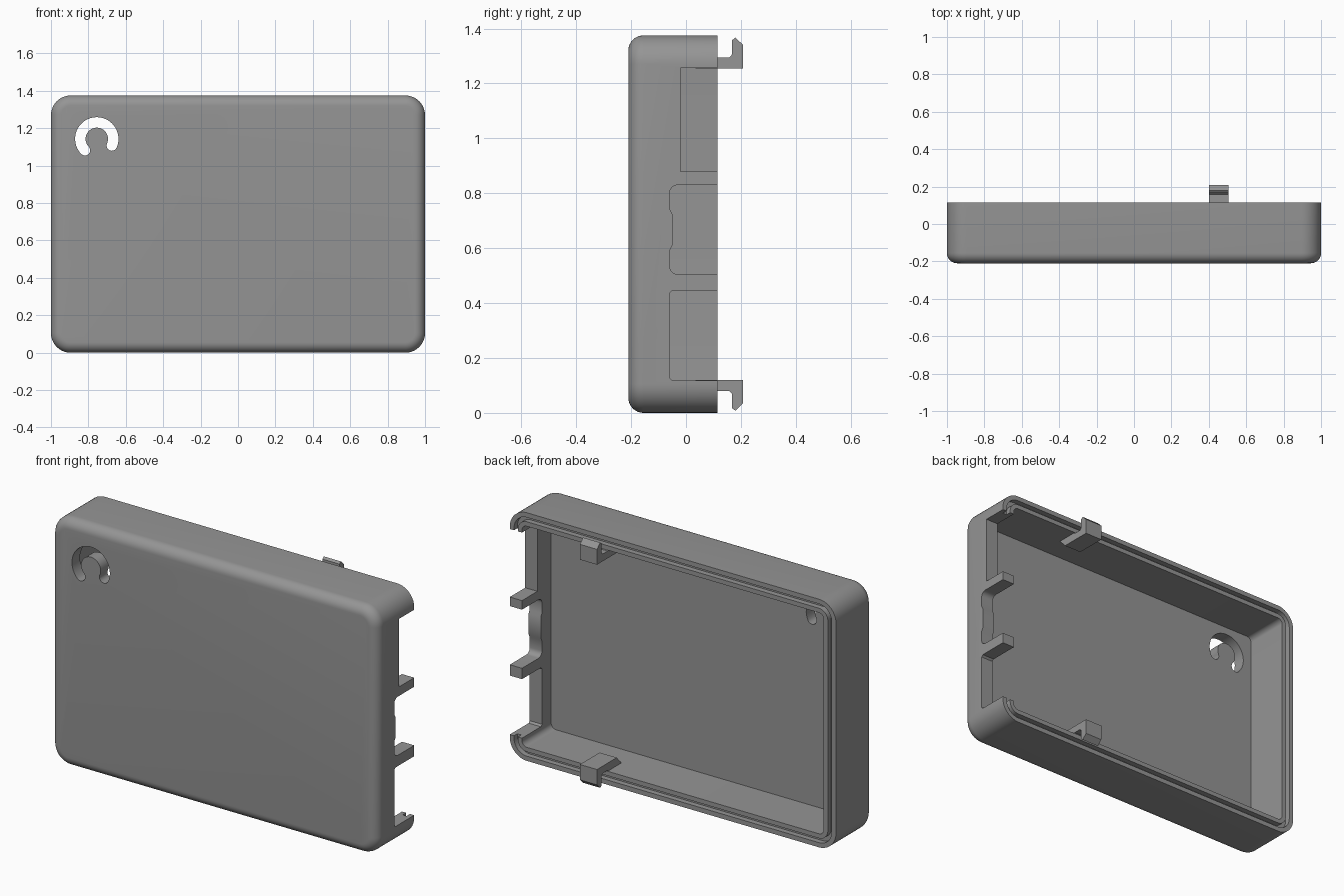
import bpy, bmesh
from math import sin, cos, pi, radians

cube = bpy.data.objects.get("Cube")
if cube:
    bpy.data.objects.remove(cube, do_unlink=True)

H = 1.375          # overall height
FRONT, RIM = -0.21, 0.115
WALL = 0.075
GROOVE_OUT, GROOVE_IN, GROOVE_DEPTH = 0.026, 0.05, 0.03

grey = bpy.data.materials.new("plain grey")
grey.use_nodes = True
grey.diffuse_color = (0.3, 0.3, 0.3, 1)
grey.node_tree.nodes["Principled BSDF"].inputs["Base Color"].default_value = (0.3, 0.3, 0.3, 1)


def finish(name, bm):
    bmesh.ops.recalc_face_normals(bm, faces=bm.faces)
    mesh = bpy.data.meshes.new(name)
    bm.to_mesh(mesh)
    bm.free()
    mesh.materials.append(grey)
    ob = bpy.data.objects.new(name, mesh)
    bpy.context.collection.objects.link(ob)
    return ob


def prism(name, outline, axis, a, b):
    """Extrude a 2D outline along x (points are y, z) or y (points are x, z)."""
    bm = bmesh.new()

    def ring(t):
        return [bm.verts.new((t, p, q) if axis == "x" else (p, t, q)) for p, q in outline]
    r0, r1 = ring(a), ring(b)
    n = len(outline)
    bm.faces.new(r0)
    bm.faces.new(r1[::-1])
    for i in range(n):
        bm.faces.new((r0[i], r1[i], r1[(i + 1) % n], r0[(i + 1) % n]))
    return finish(name, bm)


def arc(cx, cy, r, a0, a1, n):
    return [(cx + r * cos(radians(a0 + (a1 - a0) * i / n)),
             cy + r * sin(radians(a0 + (a1 - a0) * i / n))) for i in range(n + 1)]


def rounded_rect(inset, r):
    w, h = 1 - inset - r, H / 2 - inset - r
    pts = []
    for k, (sx, sz) in enumerate([(1, 1), (-1, 1), (-1, -1), (1, -1)]):
        pts += arc(sx * w, H / 2 + sz * h, r, 90 * k, 90 * k + 90, 10)
    return pts


def cut(target, cutter):
    cutter.hide_render = True
    mod = target.modifiers.new("cut", "BOOLEAN")
    mod.operation = "DIFFERENCE"
    mod.solver = "EXACT"
    mod.object = cutter
    bpy.context.view_layer.objects.active = target
    bpy.ops.object.modifier_apply(modifier=mod.name)
    bpy.data.objects.remove(cutter, do_unlink=True)


# Shell: loft from the front face, round the rim groove, down to the inner floor
FILLET = 0.055
sections = [(FILLET * (1 - sin(t)), FRONT + FILLET * (1 - cos(t)))
            for t in [pi / 2 * i / 8 for i in range(9)]]
sections += [(0, RIM), (GROOVE_OUT, RIM), (GROOVE_OUT, RIM - GROOVE_DEPTH),
             (GROOVE_IN, RIM - GROOVE_DEPTH), (GROOVE_IN, RIM),
             (WALL, RIM), (WALL, FRONT + 0.07)]
bm = bmesh.new()
rings = [[bm.verts.new((x, y, z)) for x, z in rounded_rect(d, 0.105 - d)] for d, y in sections]
for a, b in zip(rings, rings[1:]):
    for i in range(len(a)):
        j = (i + 1) % len(a)
        bm.faces.new((a[i], a[j], b[j], b[i]))
bm.faces.new(rings[0])
bm.faces.new(rings[-1])
shell = finish("case_shell", bm)

# Port openings in the side wall
low = [(0.3, 0.118), (0.3, 0.445), (-0.05, 0.445), (-0.06, 0.435),
       (-0.06, 0.128), (-0.05, 0.118)]
middle = [(0.3, 0.505)] + arc(-0.03, 0.535, 0.03, 270, 180, 6)
middle += [(-0.06, 0.59), (-0.05, 0.61), (-0.05, 0.725), (-0.06, 0.745)]
middle += arc(-0.03, 0.8, 0.03, 180, 90, 6) + [(0.3, 0.83)]
high = [(-0.02, 0.88), (0.3, 0.88), (0.3, 1.257), (-0.02, 1.257)]
for outline in (low, middle, high):
    cut(shell, prism("port_cutter", outline, "x", 0.85, 1.1))

# Curved slot through the front face
CX, CZ, R, W = -0.755, 1.143, 0.088, 0.028
A0, A1 = -24, 224


def cap(a, start):
    return arc(CX + R * cos(radians(a)), CZ + R * sin(radians(a)), W, start, start + 180, 8)[1:-1]


slot = arc(CX, CZ, R + W, A0, A1, 36) + cap(A1, A1)
slot += arc(CX, CZ, R - W, A1, A0, 36) + cap(A0, A0 + 180)
cut(shell, prism("slot_cutter", slot, "y", -0.3, -0.1))

# Solid tops on the posts between the ports, filling the rim groove
parts = [shell]
for name, z0, z1 in (("lower_post_fill", 0.445, 0.505), ("upper_post_fill", 0.83, 0.88)):
    y0 = RIM - GROOVE_DEPTH
    parts.append(prism(name, [(y0, z0), (RIM, z0), (RIM, z1), (y0, z1)],
                       "x", 1 - GROOVE_IN, 1 - GROOVE_OUT))

# Snap clips, mirrored top and bottom
clip = [(-0.01, 0.07), (0.035, 0.12), (0.208, 0.12), (0.208, 0.035), (0.18, 0.008),
        (0.167, 0.018), (0.167, 0.07), (0.158, 0.08), (RIM, 0.08), (RIM - 0.01, 0.07)]
parts.append(prism("bottom_clip", clip, "x", 0.4, 0.505))
parts.append(prism("top_clip", [(y, H - z) for y, z in clip], "x", 0.4, 0.505))

# Smooth the rounded surfaces, keep edges crisp
for ob in parts:
    ob.data.shade_smooth()
    ob.data.set_sharp_from_angle(angle=radians(30))
